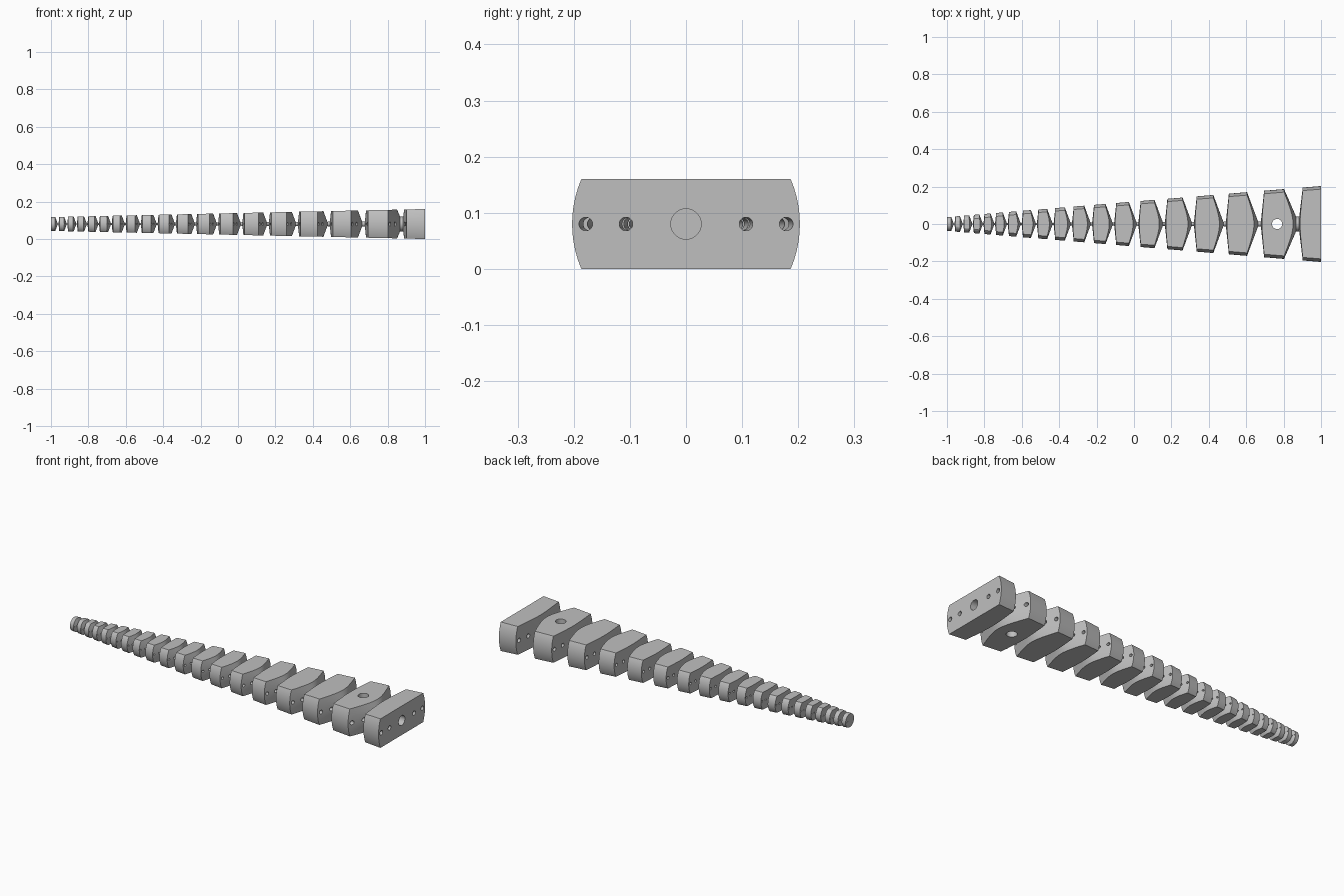
import bpy, bmesh, math
from mathutils import Vector

cube = bpy.data.objects.get("Cube")
if cube:
    bpy.data.objects.remove(cube, do_unlink=True)

grey = bpy.data.materials.new("plain grey")
grey.use_nodes = True
colour = (0.52, 0.52, 0.52, 1)
grey.diffuse_color = colour
grey.node_tree.nodes["Principled BSDF"].inputs["Base Color"].default_value = colour

APEX = -1.446      # x where the taper would shrink to a point
SLOPE = 0.083      # radius gained per unit of length
RATIO = 0.912      # each segment is this much smaller than the last
MID = 0.08         # height of the axis
LAST = 18
SPINE = 0.08       # spine radius as a share of the body radius


def make(name, bm):
    bmesh.ops.recalc_face_normals(bm, faces=bm.faces)
    mesh = bpy.data.meshes.new(name)
    bm.to_mesh(mesh)
    bm.free()
    mesh.materials.append(grey)
    obj = bpy.data.objects.new(name, mesh)
    bpy.context.collection.objects.link(obj)
    return obj


def skin(bm, rings):
    """Bridge a row of vertex rings and cap both ends."""
    for a, b in zip(rings, rings[1:]):
        for k in range(len(a)):
            j = (k + 1) % len(a)
            bm.faces.new((a[k], a[j], b[j], b[k]))
    bm.faces.new(rings[0])
    bm.faces.new(rings[-1])


def lathe(name, profile, sides):
    """Turn (x, radius) points about the long axis."""
    bm = bmesh.new()
    rings = []
    for x, r in profile:
        angles = [math.tau * k / sides for k in range(sides)]
        rings.append([bm.verts.new((x, r * math.cos(a), MID + r * math.sin(a))) for a in angles])
    skin(bm, rings)
    return make(name, bm)


def rod(name, start, r0, end, r1, sides=24):
    """Round cutter between two points."""
    start, end = Vector(start), Vector(end)
    turn = (end - start).to_track_quat('Z', 'Y')
    bm = bmesh.new()
    rings = []
    for p, r in ((start, r0), (end, r1)):
        rings.append([bm.verts.new(p + turn @ Vector((r * math.cos(math.tau * k / sides),
                                                      r * math.sin(math.tau * k / sides), 0)))
                      for k in range(sides)])
    skin(bm, rings)
    return make(name, bm)


def cut(target, cutter, operation):
    mod = target.modifiers.new("cut", 'BOOLEAN')
    mod.operation = operation
    mod.solver = 'EXACT'
    mod.object = cutter
    bpy.context.view_layer.objects.active = target
    bpy.ops.object.modifier_apply(modifier=mod.name)
    bpy.data.objects.remove(cutter, do_unlink=True)


# Segment outline from the tip to the base, all sized by distance from the apex
profile = []
for i in range(LAST, -1, -1):
    d = (1 - APEX) * 0.96 * RATIO ** i
    if i == LAST:
        d = -1 - APEX
    core = SPINE * SLOPE * d
    if i < LAST:
        profile.append((APEX + 0.992 * d, 0.039 if i == 0 else core))
    profile.append((APEX + d, SLOPE * d))
    right = 1.05 * d if i else 1 - APEX
    profile.append((APEX + right, SLOPE * right))
    if i:
        profile.append((APEX + 1.08 * d, 0.039 if i == 1 else core))
body = lathe("segmented_arm", profile, 80)

# Flatten the top and bottom with a tapering slab
bm = bmesh.new()
rings = []
for x in (-1.2, 1.2):
    h = 0.0585 + 0.0215 * x
    rings.append([bm.verts.new((x, y, MID + z)) for y, z in ((-1, -h), (1, -h), (1, h), (-1, h))])
skin(bm, rings)
cut(body, make("flattening_slab", bm), 'INTERSECT')

# Four cable channels running along the arm toward the apex
for share in (-0.88, -0.527, 0.527, 0.88):
    ends = []
    for x in (-1.05, 1.05):
        radius = SLOPE * (x - APEX)
        ends += [(x, share * radius, MID), 0.059 * radius]
    cut(body, rod("cable_cutter", *ends), 'DIFFERENCE')

# Mounting socket in the base and the upright hole in the next segment
cut(body, rod("socket_cutter", (0.94, 0, MID), 0.027, (1.1, 0, MID), 0.027, 40), 'DIFFERENCE')
cut(body, rod("pin_cutter", (0.765, 0, -0.1), 0.027, (0.765, 0, 0.3), 0.027, 40), 'DIFFERENCE')

bpy.ops.object.select_all(action='DESELECT')
body.select_set(True)
bpy.context.view_layer.objects.active = body
bpy.ops.object.shade_smooth_by_angle(angle=math.radians(25))
